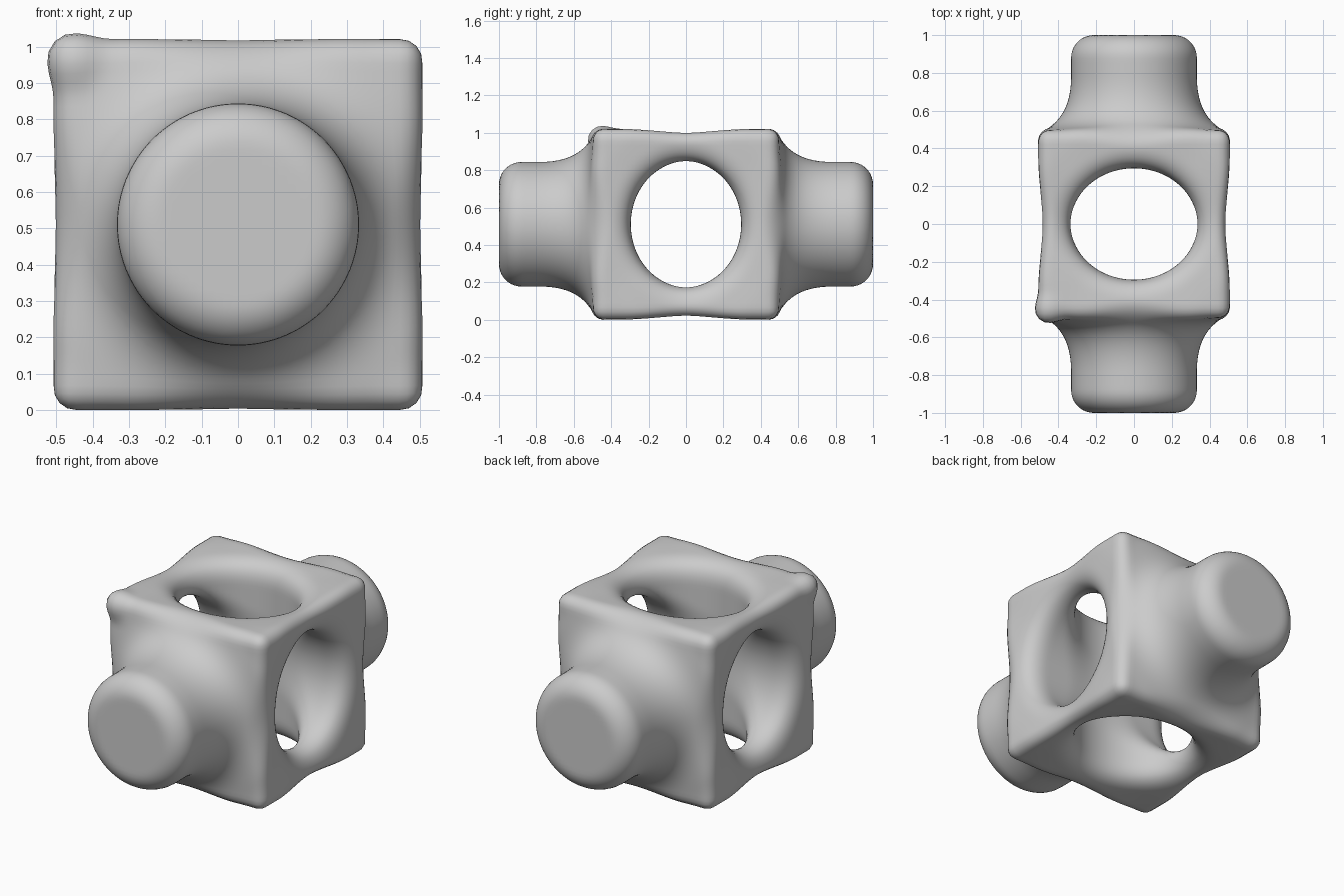
import bpy, bmesh
from math import hypot, pi
from mathutils import Vector

if "Cube" in bpy.data.objects:
    bpy.data.objects.remove(bpy.data.objects["Cube"])

CZ = 0.507  # height of the block centre


def smin(a, b, k):
    h = max(k - abs(a - b), 0.0) / k
    return min(a, b) - h * h * k / 4


def smax(a, b, k):
    return -smin(-a, -b, k)


def flare(u, v):
    # swells from the middle of a block face towards its corners
    s = min(1.0, 6.25 * abs(u * v))
    return s * s * (3 - 2 * s)


def block(x, y, z):
    # rounded cube with slightly pinched side faces
    r = 0.06
    q = Vector((abs(x) - 0.485 - 0.022 * flare(y, z) + r,
                abs(y) - 0.462 - 0.035 * flare(x, z) + r,
                abs(z) - 0.492 - 0.018 * flare(x, y) + r))
    out = Vector([max(c, 0) for c in q]).length
    return out + min(max(q), 0) - r


def stub(x, y, z):
    # rounded boss on the front and back
    r = 0.12
    a, b = hypot(x, z) - 0.333 + r, abs(abs(y) - 0.7) - 0.3 + r
    return hypot(max(a, 0), max(b, 0)) + min(max(a, b), 0) - r


def hole(u, y):
    return (hypot(u / 0.335, y / 0.295) - 1) * 0.31


def field(x, y, z):
    z -= CZ
    d = smin(block(x, y, z), stub(x, y, z), 0.32)
    d = smax(d, -smin(hole(x, y), hole(z, y), 0.06), 0.12)
    # one raised corner
    tip = Vector((x + 0.455, y + 0.46, z - 0.455)).length
    return smin(d, tip - 0.05, 0.08)


def cylinder(name, rot, radius, depth, scale):
    bpy.ops.mesh.primitive_cylinder_add(vertices=64, radius=radius, depth=depth,
                                        location=(0, 0, CZ), rotation=rot)
    ob = bpy.context.object
    ob.name, ob.scale, ob.hide_render = name, scale, True
    return ob


# Rough block, bosses and drilled holes
bpy.ops.mesh.primitive_cube_add(size=1, location=(0, 0, CZ))
body = bpy.context.object
body.name = "drilled_block"
parts = [(cylinder("boss_helper", (pi / 2, 0, 0), 0.34, 2, (1, 1, 1)), 'UNION'),
         (cylinder("side_hole_cutter", (0, pi / 2, 0), 0.335, 3, (1, 0.88, 1)), 'DIFFERENCE'),
         (cylinder("top_hole_cutter", (0, 0, 0), 0.335, 3, (1, 0.88, 1)), 'DIFFERENCE')]
for ob, op in parts:
    m = body.modifiers.new(ob.name, 'BOOLEAN')
    m.object, m.operation, m.solver = ob, op, 'EXACT'
m = body.modifiers.new("even_mesh", 'REMESH')
m.mode, m.voxel_size = 'VOXEL', 0.024

bpy.context.view_layer.update()
mesh = bpy.data.meshes.new_from_object(body.evaluated_get(bpy.context.evaluated_depsgraph_get()))
body.modifiers.clear()
body.data = mesh
mesh.transform(body.matrix_world)
body.location = (0, 0, 0)
for ob, op in parts:
    bpy.data.objects.remove(ob)

# Relax the mesh onto the softly blended surface
bm = bmesh.new()
bm.from_mesh(mesh)
E = 0.002
for step in range(6):
    if step < 4:
        bmesh.ops.smooth_vert(bm, verts=bm.verts, factor=0.5, use_axis_x=True,
                              use_axis_y=True, use_axis_z=True)
    for v in bm.verts:
        x, y, z = v.co
        d = field(x, y, z)
        g = Vector((field(x + E, y, z) - d, field(x, y + E, z) - d, field(x, y, z + E) - d)) / E
        move = g * (-d / max(g.length_squared, 0.2))
        if move.length > 0.08:
            move *= 0.08 / move.length
        v.co += move

# Stand the model on the ground
low = min(v.co.z for v in bm.verts)
bmesh.ops.translate(bm, verts=bm.verts, vec=(0, 0, -low))
for f in bm.faces:
    f.smooth = True
bm.to_mesh(mesh)
bm.free()
